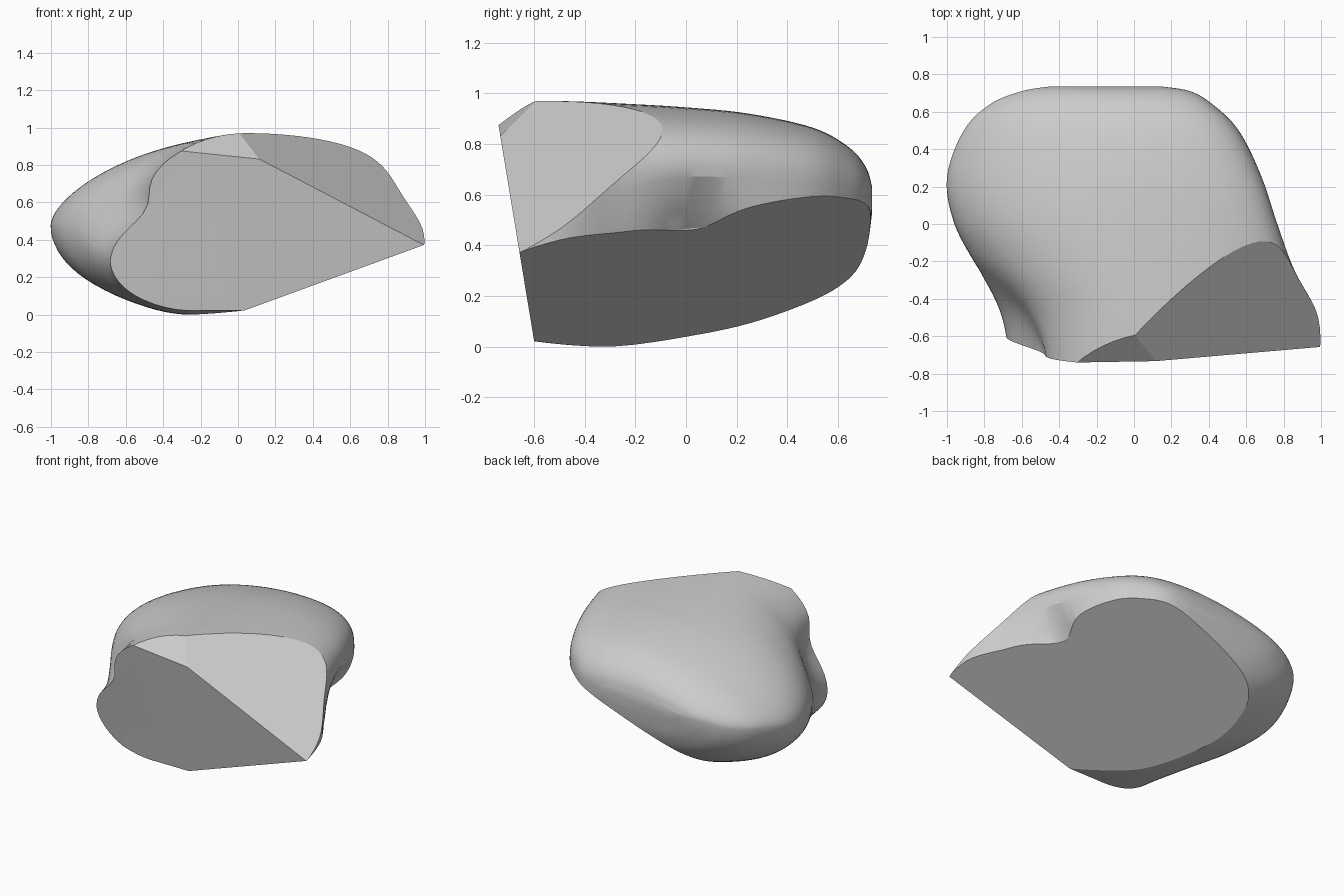
import bpy, bmesh, math
from mathutils import Vector

cube = bpy.data.objects.get("Cube")
if cube:
    bpy.data.objects.remove(cube, do_unlink=True)

# Stations from front to back:
# y, left x, right x, top z, bottom z, widest z on the left, widest z on the right,
# fullness of the upper left curve
STATIONS = [
    (-.80, -.66, 1.0, .97, .05, .27, .45, 1.92),
    (-.50, -.71, .985, .97, .01, .33, .47, 1.92),
    (-.25, -.83, .86, .96, 0, .42, .61, 1.92),
    (0, -.96, .77, .945, .02, .46, .67, 1.85),
    (.25, -1, .685, .92, .06, .48, .66, 1.72),
    (.50, -.91, .56, .865, .15, .52, .63, 1.65),
    (.64, -.77, .42, .79, .25, .54, .61, 1.7),
    (.71, -.6, .3, .71, .38, .57, .6, 1.8),
    (.735, -.45, .15, .63, .53, .58, .59, 1.9),
]
STEPS, AROUND = 6, 80


def spline(rows):
    """Smooth rows of values with a Catmull-Rom curve."""
    out = []
    last = len(rows) - 1
    for i in range(last):
        four = [rows[max(0, min(last, i + k))] for k in (-1, 0, 1, 2)]
        for s in range(STEPS):
            t = s / STEPS
            out.append([b + t / 2 * (c - a + t * (2*a - 5*b + 4*c - d
                        + t * (3*b - a - 3*c + d)))
                        for a, b, c, d in zip(*four)])
    return out + [rows[-1]]


def section(y, left, right, top, bottom, left_mid, right_mid, fullness):
    """Closed rounded outline with a different curve in each quarter."""
    points = []
    for i in range(AROUND):
        angle = math.tau * i / AROUND
        c, s = math.cos(angle), math.sin(angle)
        power = (2.7 if s > 0 else 3.2) if c > 0 else (fullness if s > 0 else 2)
        px = math.copysign(abs(c) ** (2 / power), c)
        pz = math.copysign(abs(s) ** (2 / power), s)
        peak = .05 if s > 0 else max(-.25, left + .15)
        blend = (1 + px) / 2
        side = left_mid + (right_mid - left_mid) * blend * blend * (3 - 2 * blend)
        x = peak + px * ((right - peak) if c > 0 else (peak - left))
        z = side + pz * ((top - side) if s > 0 else (side - bottom))
        if c < 0:
            # Hollow on the front left flank
            fade = max(0, min(1, (-.2 - y) / .45))
            x += .125 * fade * -px * math.exp(-((z - .57) / .15) ** 2)
        else:
            # Hollow under the right flank
            x -= .13 * px * math.exp(-((y - .05) / .17) ** 2 - ((z - .45) / .13) ** 2)
        points.append((x, y, z))
    return points


def chip(bm, point, normal):
    """Slice off everything beyond a plane and close the break."""
    geom = bm.verts[:] + bm.edges[:] + bm.faces[:]
    bmesh.ops.bisect_plane(bm, geom=geom, dist=1e-5, plane_co=point,
                           plane_no=Vector(normal).normalized(), clear_outer=True)
    rim = [e for e in bm.edges if e.is_boundary]
    filled = bmesh.ops.holes_fill(bm, edges=rim, sides=0)
    bmesh.ops.triangulate(bm, faces=filled["faces"])


# Rounded boulder body
bm = bmesh.new()
rings = [[bm.verts.new(p) for p in section(*row)] for row in spline(STATIONS)]
for ring, following in zip(rings, rings[1:]):
    for i in range(AROUND):
        j = (i + 1) % AROUND
        bm.faces.new((ring[i], ring[j], following[j], following[i]))
bm.faces.new(rings[0])
bm.faces.new(rings[-1])
bmesh.ops.recalc_face_normals(bm, faces=bm.faces[:])

# Broken faces: front, front corner, upper side, underside, small top front edge
chip(bm, (0, -.596, 0), (0, -1, -.165))
chip(bm, (0, -.685, 0), (-.185, -1, -.165))
chip(bm, (0, 0, 1.3), (.57, -.55, 1))
chip(bm, (0, 0, .21), (.385, .335, -1))
chip(bm, (0, 0, 1.505), (.12, -.9, 1))
bmesh.ops.recalc_face_normals(bm, faces=bm.faces[:])

mesh = bpy.data.meshes.new("boulder")
bm.to_mesh(mesh)
bm.free()
boulder = bpy.data.objects.new("boulder", mesh)
bpy.context.collection.objects.link(boulder)

# Plain stone colour
stone = bpy.data.materials.new("grey_stone")
stone.use_nodes = True
colour = (.6, .6, .6, 1)
stone.diffuse_color = colour
stone.node_tree.nodes["Principled BSDF"].inputs["Base Color"].default_value = colour
mesh.materials.append(stone)

bpy.ops.object.select_all(action="DESELECT")
boulder.select_set(True)
bpy.context.view_layer.objects.active = boulder
bpy.ops.object.shade_smooth_by_angle(angle=math.radians(22))
